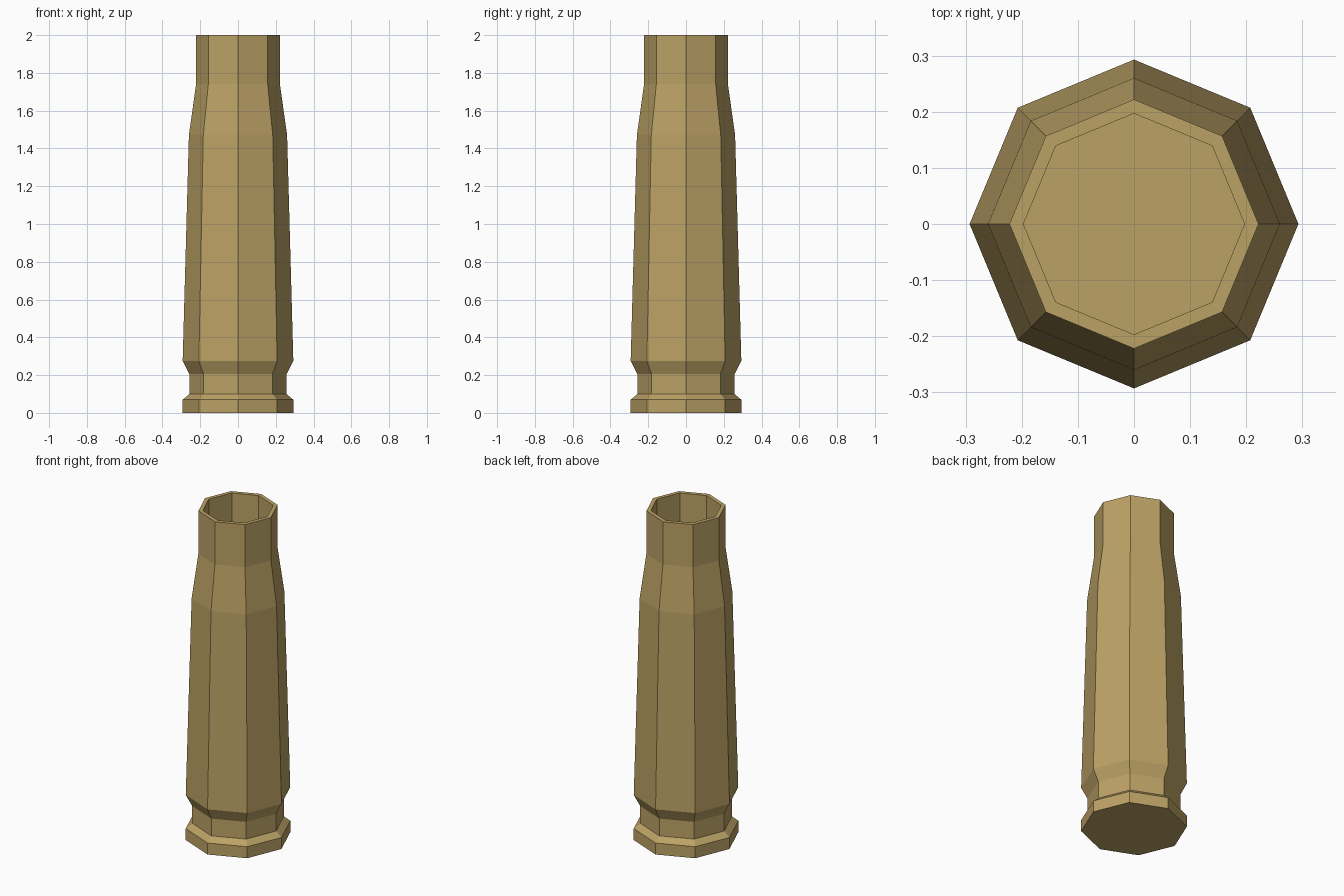
import bpy, bmesh
from math import cos, sin, pi

if "Cube" in bpy.data.objects:
    bpy.data.objects.remove(bpy.data.objects["Cube"])

SIDES = 8

# Profile (radius, height): rim, groove, tapered body, shoulder, neck, then down the bore
PROFILE = [
    (0.293, 0.0), (0.293, 0.07), (0.257, 0.10), (0.257, 0.205),
    (0.293, 0.275), (0.26, 1.47), (0.222, 1.74), (0.222, 2.0),
    (0.197, 2.0), (0.197, 0.25),
]


def lathe(name, profile, sides):
    bm = bmesh.new()
    rings = [[bm.verts.new((r * cos(2 * pi * i / sides), r * sin(2 * pi * i / sides), z))
              for i in range(sides)] for r, z in profile]
    for a, b in zip(rings, rings[1:]):
        for i in range(sides):
            j = (i + 1) % sides
            bm.faces.new((a[i], a[j], b[j], b[i]))
    # Closed base and bore floor
    bm.faces.new(rings[0][::-1])
    bm.faces.new(rings[-1])
    bmesh.ops.recalc_face_normals(bm, faces=bm.faces)
    mesh = bpy.data.meshes.new(name)
    bm.to_mesh(mesh)
    bm.free()
    obj = bpy.data.objects.new(name, mesh)
    bpy.context.collection.objects.link(obj)
    return obj


# Flat-shaded brass casing
casing = lathe("casing", PROFILE, SIDES)
brass = bpy.data.materials.new("brass")
brass.diffuse_color = (0.50, 0.36, 0.13, 1)
brass.use_nodes = True
brass.node_tree.nodes["Principled BSDF"].inputs["Base Color"].default_value = brass.diffuse_color
casing.data.materials.append(brass)
